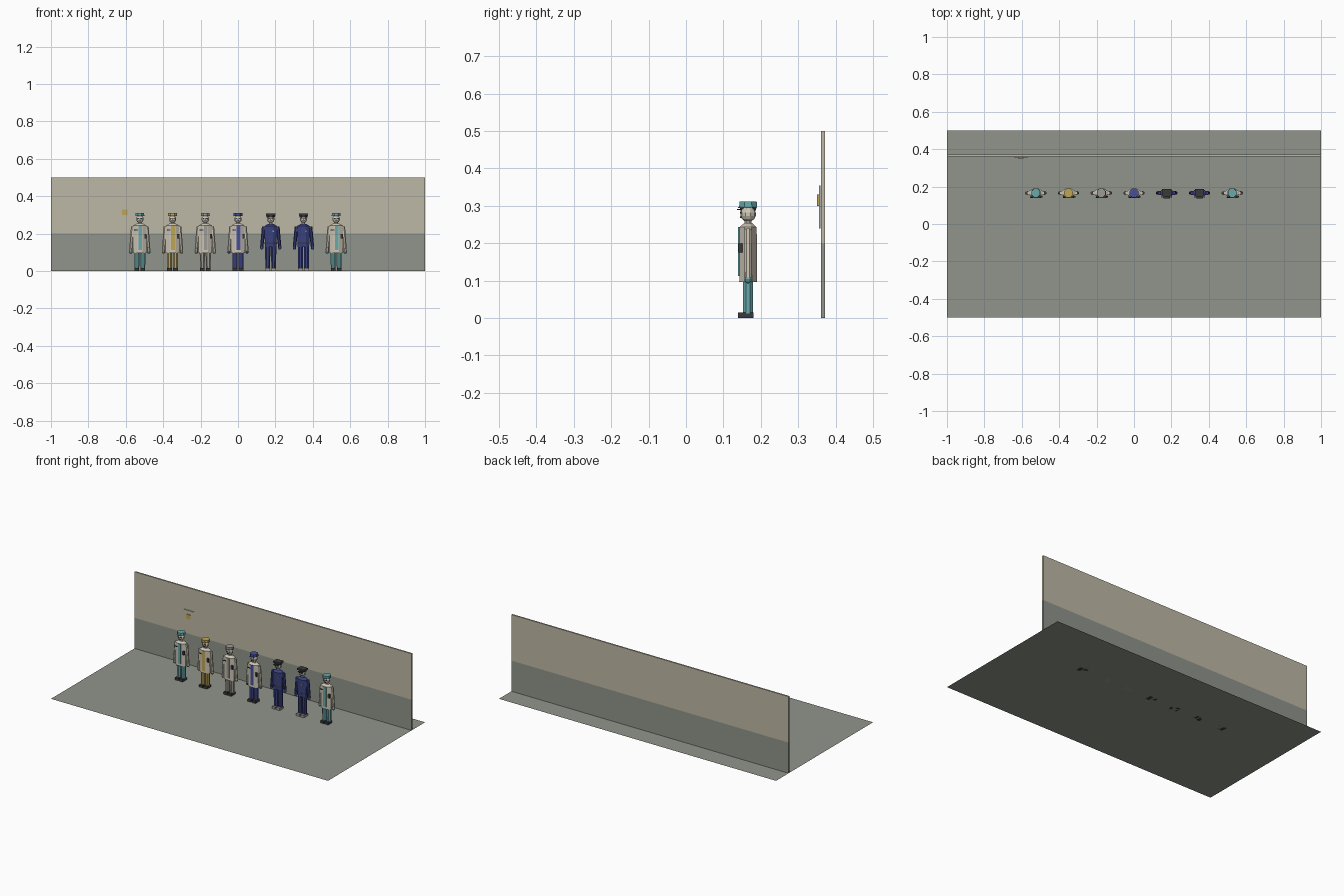
import bpy, bmesh, math
from mathutils import Vector, Matrix

cube = bpy.data.objects.get("Cube")
if cube:
    bpy.data.objects.remove(cube, do_unlink=True)


def material(name, *srgb):
    """Flat colour given as display values, stored as linear."""
    lin = [((c / 255 + 0.055) / 1.055) ** 2.4 for c in srgb] + [1]
    mat = bpy.data.materials.new(name)
    mat.use_nodes = True
    mat.diffuse_color = lin
    mat.node_tree.nodes["Principled BSDF"].inputs["Base Color"].default_value = lin
    return mat


CREAM = material("wall cream", 190, 184, 166)
SLATE = material("floor grey green", 144, 149, 139)
PALE = material("pale cloth", 205, 198, 182)
TEAL = material("teal", 104, 168, 170)
MUSTARD = material("mustard", 190, 165, 85)
GREY = material("warm grey", 158, 155, 148)
VIOLET = material("bright blue", 74, 80, 155)
NAVY = material("navy", 58, 66, 128)
DARK = material("charcoal", 58, 58, 60)


def finish(name, bm, mat):
    bmesh.ops.recalc_face_normals(bm, faces=bm.faces)
    mesh = bpy.data.meshes.new(name)
    bm.to_mesh(mesh)
    bm.free()
    mesh.materials.append(mat)
    obj = bpy.data.objects.new(name, mesh)
    bpy.context.collection.objects.link(obj)
    return obj


def box(name, centre, size, mat):
    bm = bmesh.new()
    bmesh.ops.create_cube(bm, size=1)
    bmesh.ops.scale(bm, vec=size, verts=bm.verts)
    bmesh.ops.translate(bm, vec=centre, verts=bm.verts)
    return finish(name, bm, mat)


def tube(name, start, end, r1, r2, mat, sides=8, squash=1):
    """Tapered prism between two points, squash flattens it front to back."""
    a, b = Vector(start), Vector(end)
    bm = bmesh.new()
    bmesh.ops.create_cone(bm, cap_ends=True, segments=sides, radius1=r1,
                          radius2=r2, depth=(b - a).length)
    spin = Matrix.Rotation(math.pi / sides, 4, "Z")
    flat = Matrix.Diagonal((1, squash, 1, 1))
    turn = (b - a).to_track_quat("Z", "Y").to_matrix().to_4x4() if abs(b.x - a.x) > 0 else Matrix()
    bm.transform(Matrix.Translation((a + b) / 2) @ turn @ flat @ spin)
    return finish(name, bm, mat)


def ball(name, centre, radius, mat):
    bm = bmesh.new()
    bmesh.ops.create_uvsphere(bm, u_segments=10, v_segments=7, radius=radius)
    bmesh.ops.translate(bm, vec=centre, verts=bm.verts)
    return finish(name, bm, mat)


# Room: floor sheet, two-tone wall and notice board
bm = bmesh.new()
bmesh.ops.create_grid(bm, x_segments=1, y_segments=1, size=1)
bmesh.ops.scale(bm, vec=(1, 0.5, 1), verts=bm.verts)
finish("floor", bm, SLATE)
box("wall_lower", (0, 0.366, 0.1), (2, 0.01, 0.2), SLATE)
box("wall_upper", (0, 0.366, 0.35), (2, 0.01, 0.3), CREAM)
box("notice_board", (-0.605, 0.357, 0.297), (0.075, 0.004, 0.116), CREAM)
box("notice_plate", (-0.605, 0.353, 0.315), (0.03, 0.005, 0.03), MUSTARD)

Y = 0.166  # line on which everyone stands


def head(tag, x, mask):
    tube(tag + "_neck", (x, Y, 0.245), (x, Y, 0.264), 0.01, 0.01, PALE)
    ball(tag + "_head", (x, Y, 0.278), 0.021, PALE)
    for side in (-1, 1):
        box(tag + "_eye", (x + side * 0.008, Y - 0.019, 0.282), (0.007, 0.004, 0.005), DARK)
    box(tag + "_mouth", (x, Y - 0.019, 0.269), (0.014, 0.004, 0.004), mask)


def limbs(tag, x, cloth, sleeve, glove, shoe, cuff):
    for side, label in ((1, "_left"), (-1, "_right")):
        leg = x + side * 0.016
        tube(tag + label + "_leg", (leg, Y, 0.012), (leg, Y, 0.135), 0.014, 0.015, cloth)
        box(tag + label + "_shoe", (leg, Y - 0.006, 0.0075), (0.025, 0.042, 0.015), shoe)
        top = (x + side * 0.037, Y, 0.238)
        wrist = (x + side * 0.048, Y, cuff)
        tube(tag + label + "_sleeve", top, wrist, 0.011, 0.0095, sleeve)
        ball(tag + label + "_glove", (x + side * 0.048, Y, cuff - 0.006), 0.0095, glove)


def worker(tag, x, colour):
    """Open-coated figure with a round cap."""
    limbs(tag, x, colour, PALE, colour, DARK, 0.108)
    tube(tag + "_coat", (x, Y, 0.097), (x, Y, 0.243), 0.04, 0.039, PALE, 8, 0.64)
    tube(tag + "_shoulders", (x, Y, 0.243), (x, Y, 0.254), 0.039, 0.018, PALE, 8, 0.64)
    front = Y - 0.0245
    box(tag + "_shirt_panel", (x + 0.003, front, 0.178), (0.02, 0.005, 0.13), colour)
    box(tag + "_name_tag", (x - 0.02, front + 0.001, 0.219), (0.02, 0.004, 0.004), DARK)
    box(tag + "_radio", (x + 0.03, front + 0.004, 0.187), (0.012, 0.01, 0.024), DARK)
    head(tag, x, DARK)
    tube(tag + "_cap", (x, Y, 0.295), (x, Y, 0.311), 0.026, 0.025, colour)
    box(tag + "_cap_peak", (x, Y - 0.02, 0.296), (0.03, 0.014, 0.003), colour)


def guard(tag, x):
    """Uniformed figure with belt and flat dark hat."""
    limbs(tag, x, NAVY, NAVY, VIOLET, GREY, 0.13)
    tube(tag + "_tunic", (x, Y, 0.128), (x, Y, 0.24), 0.033, 0.037, NAVY, 8, 0.64)
    tube(tag + "_shoulders", (x, Y, 0.24), (x, Y, 0.252), 0.037, 0.016, NAVY, 8, 0.64)
    tube(tag + "_belt", (x, Y, 0.145), (x, Y, 0.153), 0.035, 0.035, DARK, 8, 0.64)
    box(tag + "_badge", (x + 0.014, Y - 0.0235, 0.212), (0.008, 0.004, 0.008), GREY)
    head(tag, x, DARK)
    tube(tag + "_hat_band", (x, Y, 0.287), (x, Y, 0.298), 0.023, 0.024, DARK)
    box(tag + "_hat_crown", (x, Y, 0.302), (0.05, 0.04, 0.01), DARK)
    box(tag + "_hat_peak", (x, Y - 0.023, 0.29), (0.034, 0.012, 0.003), DARK)


# Line-up, evenly spaced
STEP = 0.175
for place, colour in ((-3, TEAL), (-2, MUSTARD), (-1, GREY), (0, VIOLET), (3, TEAL)):
    worker(f"worker_{place + 4}", place * STEP, colour)
for place in (1, 2):
    guard(f"guard_{place}", place * STEP)
